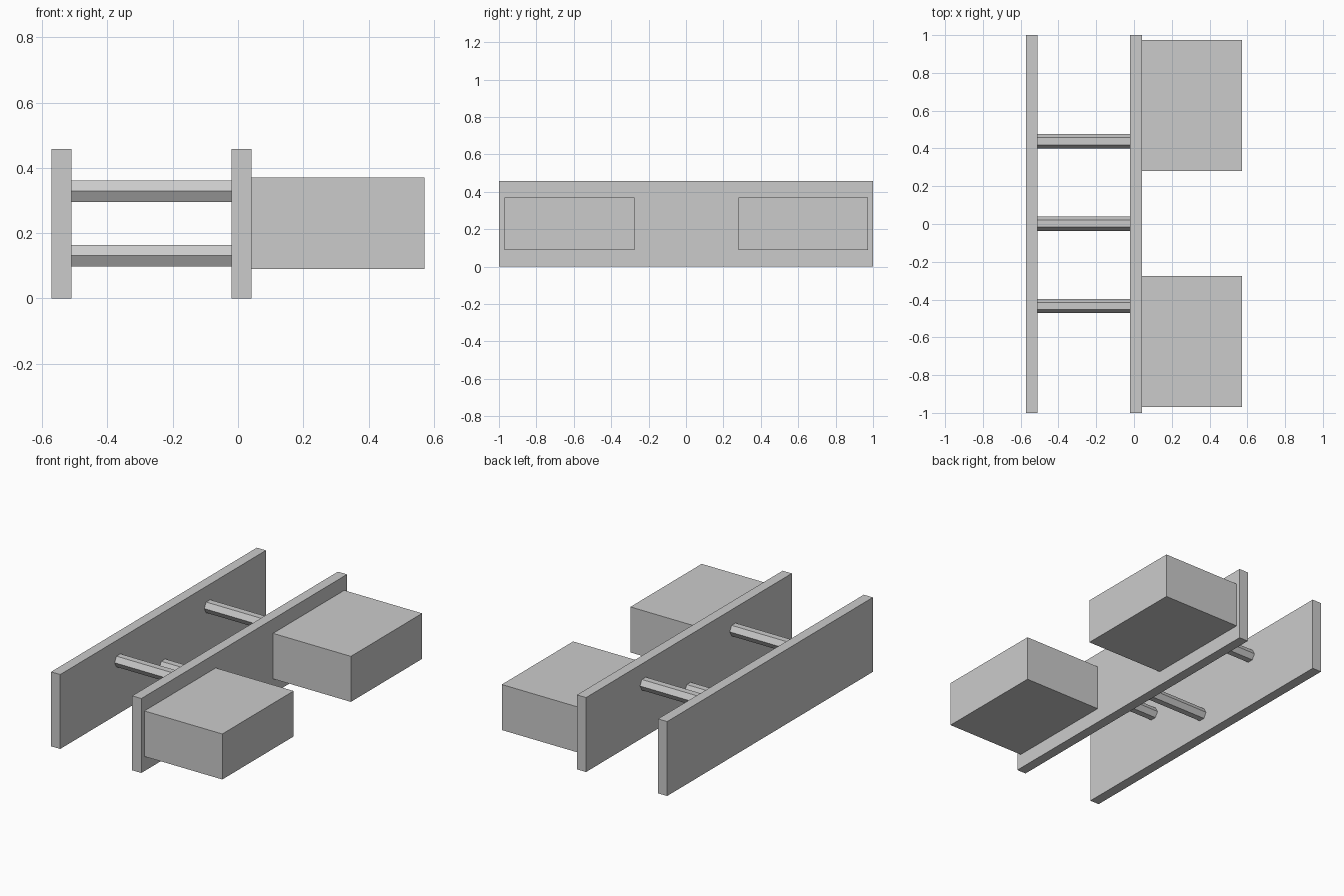
import bpy
from math import pi

cube = bpy.data.objects.get("Cube")
if cube:
    bpy.data.objects.remove(cube, do_unlink=True)

# Single flat grey
grey = bpy.data.materials.new("light grey")
grey.use_nodes = True
colour = (0.6, 0.6, 0.6, 1)
grey.diffuse_color = colour
grey.node_tree.nodes["Principled BSDF"].inputs["Base Color"].default_value = colour


def box(name, x0, x1, y, depth, z0, z1):
    bpy.ops.mesh.primitive_cube_add(size=1, location=((x0 + x1) / 2, y, (z0 + z1) / 2))
    ob = bpy.context.object
    ob.name = name
    ob.scale = (x1 - x0, depth, z1 - z0)
    bpy.ops.object.transform_apply(location=False, rotation=False, scale=True)
    ob.data.materials.append(grey)


def rod(name, x0, x1, y, z, radius):
    # Six-sided bar along x, with corners pointing front and back
    bpy.ops.mesh.primitive_cylinder_add(
        vertices=6, radius=radius, depth=x1 - x0,
        location=((x0 + x1) / 2, y, z), rotation=(0, pi / 2, 0))
    ob = bpy.context.object
    ob.name = name
    ob.data.materials.append(grey)


OUTER, INNER, END = -0.51, -0.02, 0.572
PLATE = 0.062
TOP = 0.458
SHIFT = 0.002

# Two long upright plates
box("outer_plate", OUTER - PLATE, OUTER, 0, 2, 0, TOP)
box("inner_plate", INNER, INNER + PLATE, 0, 2, 0, TOP)

# Connecting rods: the outer pair sits high, the middle one low
for name, y, z in (("front_rod", -0.436, 0.329),
                   ("middle_rod", 0, 0.131),
                   ("back_rod", 0.436, 0.329)):
    rod(name, OUTER, INNER, y + SHIFT, z, 0.038)

# Solid blocks on the inner plate
for name, side in (("front_block", -1), ("back_block", 1)):
    box(name, INNER + PLATE, END, side * 0.625 + SHIFT, 0.693, 0.09, 0.37)
